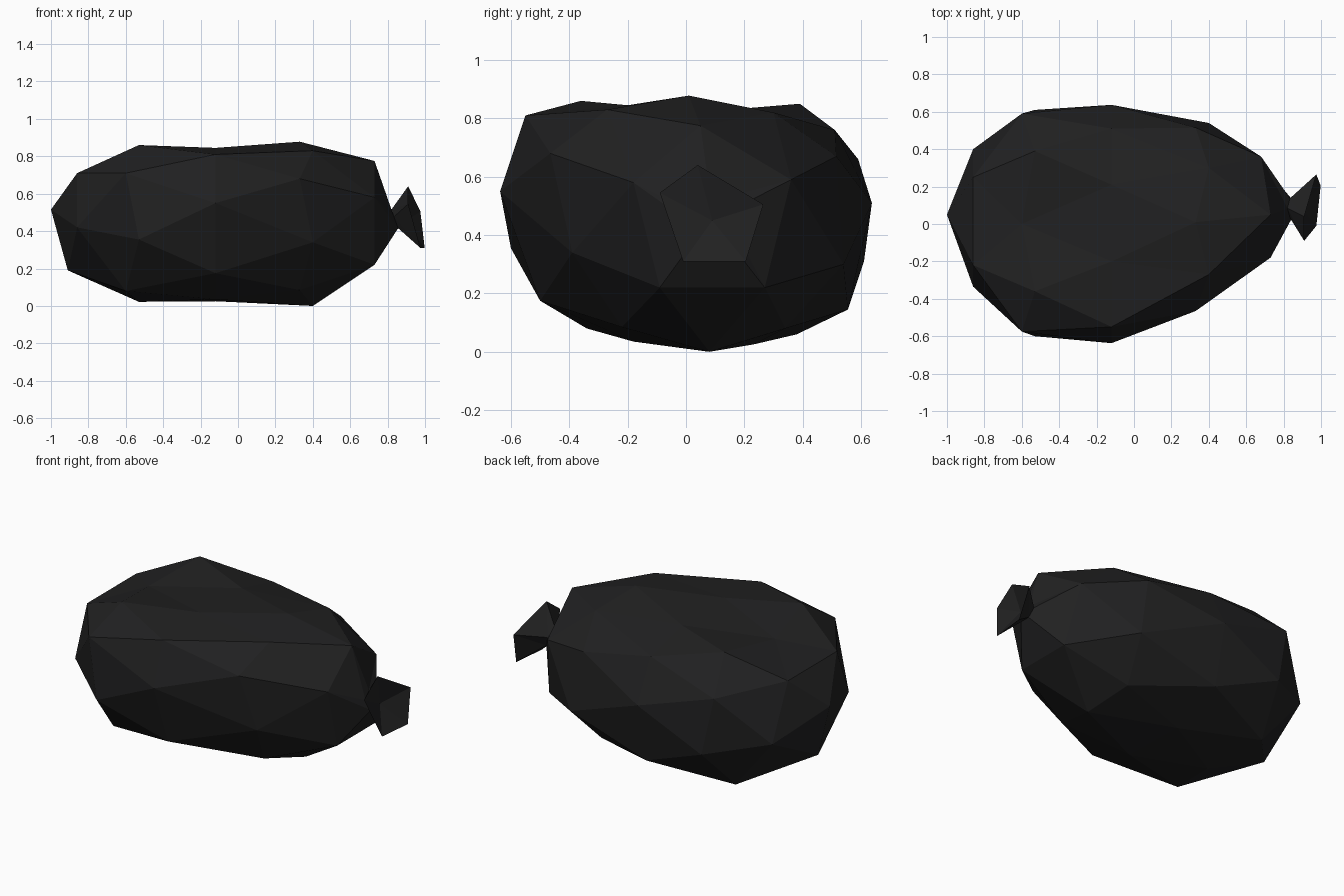
import bpy, bmesh, math

if "Cube" in bpy.data.objects:
    bpy.data.objects.remove(bpy.data.objects["Cube"])

black = bpy.data.materials.new("black plastic")
black.diffuse_color = (0.015, 0.015, 0.0155, 1)
black.use_nodes = True
black.node_tree.nodes["Principled BSDF"].inputs["Base Color"].default_value = black.diffuse_color


def make(name, build):
    bm = bmesh.new()
    build(bm)
    bmesh.ops.recalc_face_normals(bm, faces=bm.faces)
    me = bpy.data.meshes.new(name)
    bm.to_mesh(me)
    bm.free()
    me.materials.append(black)
    ob = bpy.data.objects.new(name, me)
    bpy.context.collection.objects.link(ob)
    return ob


def ring(bm, pts):
    return [bm.verts.new(p) for p in pts]


def band(bm, a, b):
    """Join two rings with equal counts."""
    n = len(a)
    for i in range(n):
        j = (i + 1) % n
        bm.faces.new((a[i], a[j], b[j]))
        bm.faces.new((a[i], b[j], b[i]))


def zigzag(bm, a, b):
    """Join two rings where b is turned half a step past a."""
    n = len(a)
    for i in range(n):
        j = (i + 1) % n
        bm.faces.new((a[i], a[j], b[i]))
        bm.faces.new((b[i], a[j], b[j]))


def taper(bm, ten, five, first):
    """Join a ten-sided ring to a five-sided one, corner to corner."""
    for i in range(5):
        k = first + 2 * i
        o1, m, o2 = ten[k % 10], ten[(k + 1) % 10], ten[(k + 2) % 10]
        p1, p2 = five[i], five[(i + 1) % 5]
        for f in ((o1, m, p1), (m, o2, p2), (p1, m, p2)):
            bm.faces.new(f)


# Cross-sections (y, z) going round from +y towards the top
MIDDLE = [(.637, .51), (.51, .76), (.21, .835), (-.2, .845), (-.55, .81),
          (-.637, .55), (-.5, .175), (-.18, .035), (.23, .025), (.555, .145)]
LEFT = [(.59, .66), (.39, .85), (0, .8), (-.36, .86), (-.575, .71),
        (-.6, .355), (-.34, .08), (0, .022), (.38, .06), (.61, .31)]
RIGHT = [(.515, .67), (.3, .82), (.01, .878), (-.27, .83), (-.465, .68),
         (-.39, .34), (-.22, .085), (.08, 0), (.34, .08), (.54, .3)]
LEFT_END = [(.25, .71), (-.22, .71), (-.335, .42), (.03, .19), (.4, .38)]
RIGHT_END = [(.36, .59), (.05, .775), (-.18, .58), (-.09, .22), (.27, .22)]
FLARE = [(.975, .265, .505), (.91, .04, .64), (.91, -.09, .545),
         (.975, -.01, .31), (.998, .205, .31)]
NECK = [(.84 - .02 * math.sin(a), .085 + .055 * math.cos(a), .46 + .055 * math.sin(a))
        for a in (math.radians(18 + 72 * i) for i in range(5))]


# Lumpy stuffed bag lying on its side
def bag(bm):
    mid = ring(bm, [(-.12, y, z) for y, z in MIDDLE])
    left = ring(bm, [(-.53 if i % 2 else -.6, y, z) for i, (y, z) in enumerate(LEFT)])
    right = ring(bm, [(.4 if i % 2 else .33, y, z) for i, (y, z) in enumerate(RIGHT)])
    lend = ring(bm, [(-.91 if z < .2 else -.86, y, z) for y, z in LEFT_END])
    rend = ring(bm, [(.68 if y > .3 else .73, y, z) for y, z in RIGHT_END])
    zigzag(bm, mid, left)
    zigzag(bm, mid, right)
    taper(bm, left, lend, 1)
    taper(bm, right, rend, 0)
    tip = bm.verts.new((-1, .05, .515))
    for i in range(5):
        bm.faces.new((lend[i], lend[(i + 1) % 5], tip))
    band(bm, rend, ring(bm, NECK))


# Tied neck: flared end with a hollow middle
def knot(bm):
    flare = ring(bm, FLARE)
    band(bm, ring(bm, NECK), flare)
    hollow = bm.verts.new((.89, .09, .45))
    for i in range(5):
        bm.faces.new((flare[i], flare[(i + 1) % 5], hollow))


make("bag_body", bag)
make("tied_neck", knot)
